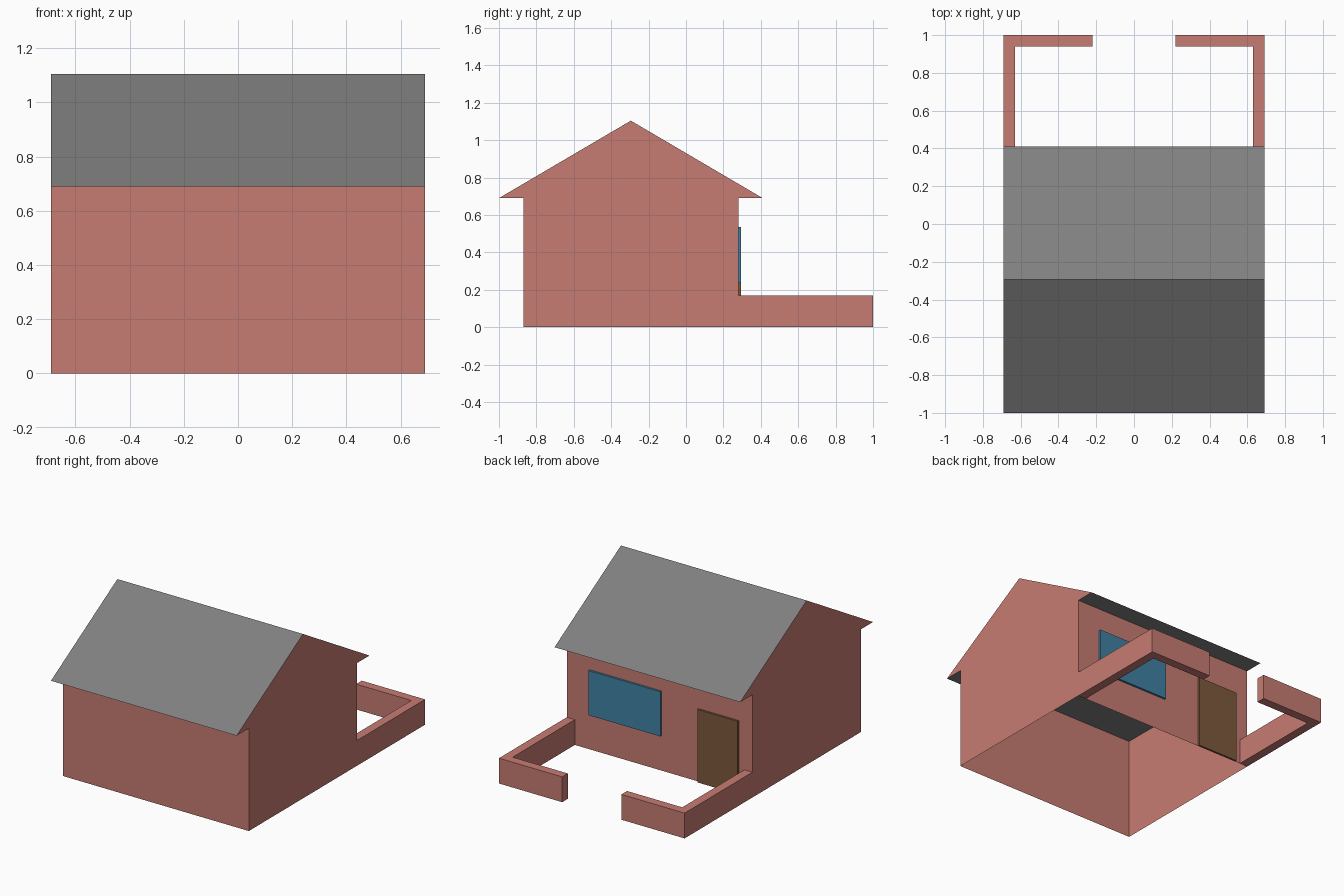
import bpy, bmesh
from mathutils import Vector

cube = bpy.data.objects.get("Cube")
if cube:
    bpy.data.objects.remove(cube, do_unlink=True)


def material(name, rgb):
    m = bpy.data.materials.new(name)
    m.use_nodes = True
    m.diffuse_color = (*rgb, 1)
    m.node_tree.nodes["Principled BSDF"].inputs["Base Color"].default_value = (*rgb, 1)
    return m


brick = material("brick red", (0.57, 0.20, 0.17))
slate = material("roof grey", (0.216, 0.216, 0.216))
glass = material("window blue", (0.051, 0.223, 0.371))
wood = material("door brown", (0.205, 0.102, 0.045))


def prism(name, outline, offset, mats, caps=True):
    """Extrude a closed outline of 3D points along an offset."""
    bm = bmesh.new()
    base = bm.faces.new([bm.verts.new(p) for p in outline])
    ext = bmesh.ops.extrude_face_region(bm, geom=[base], use_keep_orig=True)
    top = [v for v in ext["geom"] if isinstance(v, bmesh.types.BMVert)]
    bmesh.ops.translate(bm, verts=top, vec=Vector(offset))
    bmesh.ops.recalc_face_normals(bm, faces=bm.faces)
    if not caps:
        ends = [f for f in bm.faces if abs(f.normal.dot(Vector(offset).normalized())) > 0.9]
        bmesh.ops.delete(bm, geom=ends, context='FACES_ONLY')
    mesh = bpy.data.meshes.new(name)
    bm.to_mesh(mesh)
    bm.free()
    for m in mats:
        mesh.materials.append(m)
    obj = bpy.data.objects.new(name, mesh)
    bpy.context.collection.objects.link(obj)
    return obj


W = 0.69                      # half width of the house
EAVE, RIDGE = 0.69, 1.104     # roof heights
FRONT, BACK = -0.87, 0.28     # wall positions

# House walls, open below
prism("house_walls", [(-W, FRONT, 0), (W, FRONT, 0), (W, BACK, 0), (-W, BACK, 0)],
      (0, 0, EAVE), [brick], caps=False)

# Gabled roof: grey slopes and soffit, brick gable ends
roof = prism("roof", [(-W, -1, EAVE), (-W, 0.41, EAVE), (-W, -0.295, RIDGE)],
             (2 * W, 0, 0), [slate, brick])
for p in roof.data.polygons:
    p.material_index = 1 if abs(p.normal.x) > 0.9 else 0

# Low garden walls, one L shape on each side of the gate opening
T, GATE = 0.06, 0.22
for side, s in (("left", 1), ("right", -1)):
    corner = [(W, BACK), (W, 1), (GATE, 1), (GATE, 1 - T), (W - T, 1 - T), (W - T, BACK)]
    prism("garden_wall_" + side, [(s * x, y, 0) for x, y in corner], (0, 0, 0.17), [brick])


# Thin panels on the back wall
def panel(name, x0, x1, z0, z1, mat):
    prism(name, [(x0, BACK, z0), (x1, BACK, z0), (x1, BACK, z1), (x0, BACK, z1)],
          (0, 0.014, 0), [mat])


panel("window", -0.015, 0.52, 0.235, 0.535, glass)
panel("door", -0.59, -0.29, 0, 0.49, wood)
